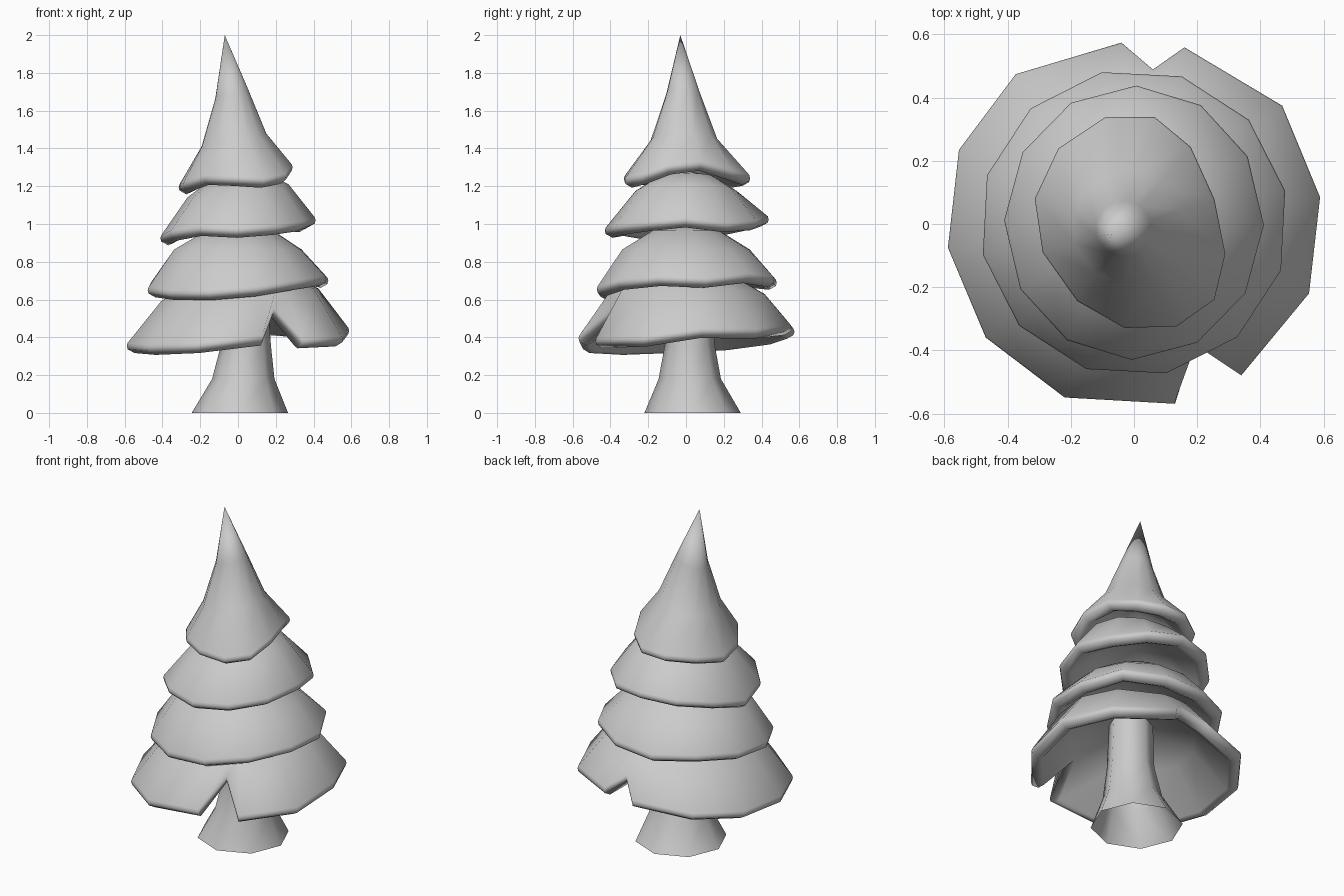
import bpy, math


def make_mesh(name, rings, start=None, end=None):
    """Skin a stack of equal-length rings; an end given as a point gets a fan, else stays open."""
    n = len(rings[0])
    verts = [p for r in rings for p in r]
    faces = []
    for k in range(len(rings) - 1):
        for i in range(n):
            j = (i + 1) % n
            faces.append((k * n + i, k * n + j, (k + 1) * n + j, (k + 1) * n + i))
    last = (len(rings) - 1) * n
    if start:
        verts.append(start)
        faces += [(len(verts) - 1, (i + 1) % n, i) for i in range(n)]
    if end:
        verts.append(end)
        faces += [(last + i, last + (i + 1) % n, len(verts) - 1) for i in range(n)]
    me = bpy.data.meshes.new(name)
    me.from_pydata(verts, [], faces)
    me.shade_smooth()
    ob = bpy.data.objects.new(name, me)
    bpy.context.collection.objects.link(ob)
    return ob


def tier(name, rim, under, upper, tip):
    """Skirt: recessed underside, rounded lip, rim crease, then upper rings to a tip."""
    angles = [math.atan2(y, x) for x, y, z in rim]

    def ring(cx, cy, r, z, tilt):
        return [(cx + r * math.cos(a), cy + r * math.sin(a), z + tilt * r * math.cos(a))
                for a in angles]

    def inset(d, drop):
        return [(x - d * math.cos(a), y - d * math.sin(a), z - drop)
                for (x, y, z), a in zip(rim, angles)]

    cx, cy, r, z, tilt = under
    rings = [ring(*under), inset(0.07, 0.036), inset(0.042, 0.048), inset(0.006, 0.028),
             inset(0.001, 0.01), inset(0.006, -0.006)]
    rings += [ring(*u) for u in upper]
    make_mesh(name, rings, (cx, cy, z + 0.1), tip)


def round_rim(cx, cy, rx, ry, first, heights):
    step = 2 * math.pi / len(heights)
    a0 = math.radians(first)
    return [(cx + rx * math.cos(a0 + i * step), cy + ry * math.sin(a0 + i * step), z)
            for i, z in enumerate(heights)]


# Trunk with a flared foot, open at the bottom
trunk = []
for cx, cy, r, z in [(0.01, 0.035, 0.255, 0), (0.028, 0.02, 0.165, 0.18),
                     (0.042, 0.02, 0.132, 0.36), (0.03, 0.01, 0.12, 0.7)]:
    trunk.append([(cx + r * math.cos(i * math.pi / 4), cy + r * math.sin(i * math.pi / 4), z)
                  for i in range(8)])
make_mesh("trunk", trunk)

# Bottom tier, with a deep notch in front and a shallow one behind
bottom_rim = [(0.59, 0.085, 0.445), (0.47, 0.375, 0.44), (0.16, 0.56, 0.46),
              (0.06, 0.49, 0.535), (-0.04, 0.575, 0.44), (-0.375, 0.475, 0.41),
              (-0.555, 0.235, 0.38), (-0.59, -0.075, 0.365), (-0.47, -0.36, 0.355),
              (-0.22, -0.55, 0.365), (0.13, -0.57, 0.405), (0.19, -0.38, 0.56),
              (0.34, -0.48, 0.39), (0.555, -0.22, 0.40)]
tier("bottom_tier", bottom_rim, (0.01, 0, 0.35, 0.57, 0.08),
     [(0.01, 0, 0.42, 0.625, 0.08), (0.01, 0, 0.22, 0.74, 0.08)], (0, 0, 0.78))

# Lower middle tier
tier("lower_middle_tier",
     round_rim(0, 0.004, 0.49, 0.488, 12, [0.71, 0.735, 0.715, 0.70, 0.71, 0.685,
                                           0.66, 0.645, 0.645, 0.665, 0.70, 0.72]),
     (0, 0, 0.29, 0.78, 0.05),
     [(0, 0, 0.345, 0.865, 0.0), (0.01, 0, 0.18, 0.965, 0.0)], (0, 0, 1.0))

# Upper middle tier
tier("upper_middle_tier",
     round_rim(0, 0.004, 0.412, 0.435, -1, [1.03, 1.005, 1.015, 1.035, 1.02, 0.99,
                                            0.935, 0.96, 0.985, 0.975, 0.99, 1.01]),
     (0, 0, 0.22, 1.06, 0.1),
     [(0, 0, 0.268, 1.175, 0.13), (0, 0, 0.15, 1.25, 0.13)], (0, 0, 1.28))

# Crown: top tier with a leaning pointed tip
crown_rim = [(0.255, 0.08, 1.33), (0.18, 0.245, 1.285), (0.065, 0.34, 1.255), (-0.09, 0.34, 1.25),
             (-0.24, 0.24, 1.235), (-0.315, 0.08, 1.205), (-0.29, -0.09, 1.22),
             (-0.18, -0.245, 1.255), (-0.03, -0.33, 1.25), (0.135, -0.325, 1.24),
             (0.255, -0.24, 1.26), (0.29, -0.095, 1.31)]
tier("crown", crown_rim, (-0.015, -0.005, 0.17, 1.32, 0.15),
     [(-0.02, -0.01, 0.178, 1.445, 0.2), (-0.033, -0.015, 0.09, 1.69, 0.3)],
     (-0.07, -0.03, 2.0))
